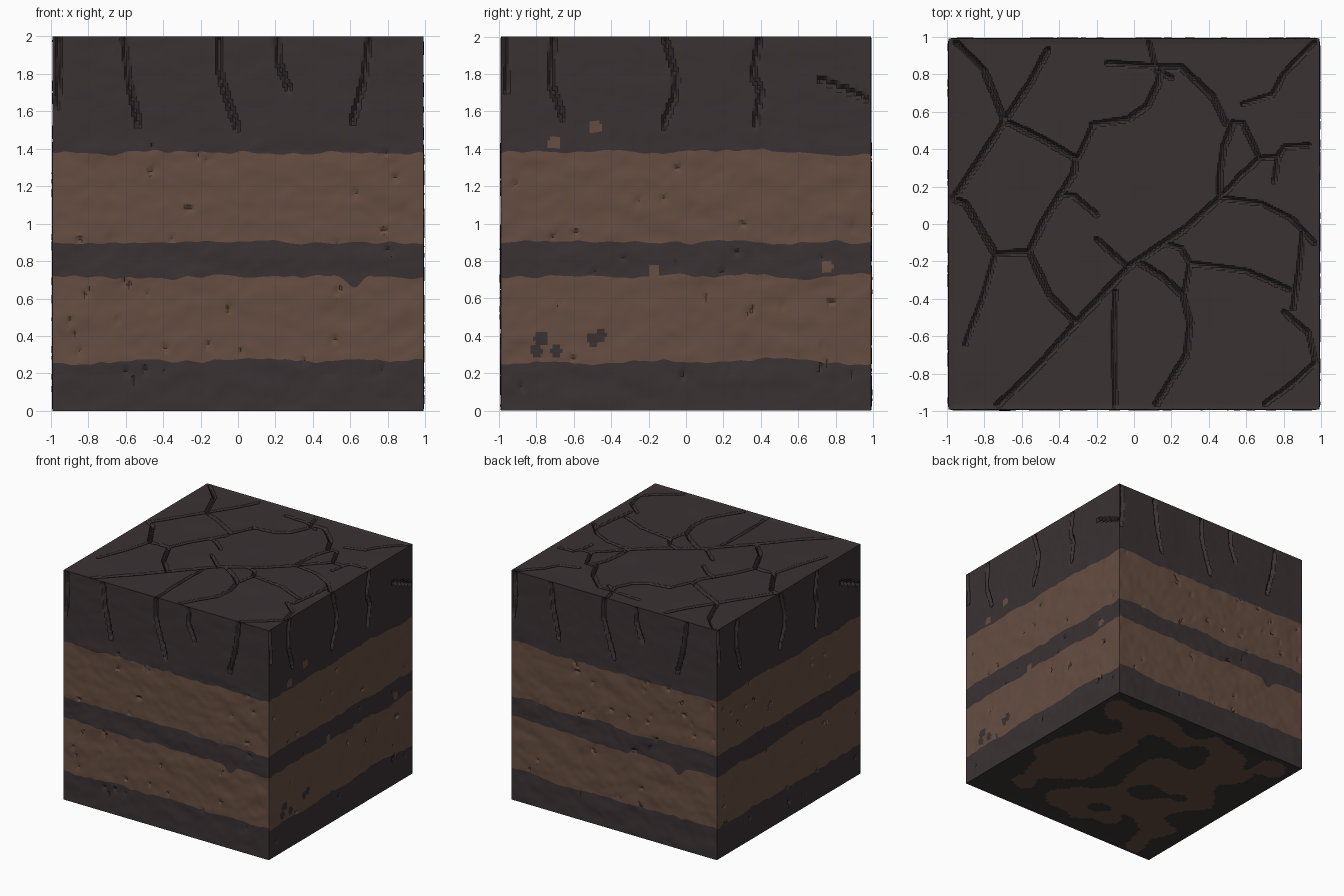
import bpy, math, random
from mathutils import Vector, noise, Matrix

if "Cube" in bpy.data.objects:
    bpy.data.objects.remove(bpy.data.objects["Cube"])

random.seed(4)
HALF, TOP = 0.99, 2.0


def material(name, rgb):
    m = bpy.data.materials.new(name)
    m.diffuse_color = (*rgb, 1)
    m.use_nodes = True
    m.node_tree.nodes["Principled BSDF"].inputs["Base Color"].default_value = m.diffuse_color
    return m


DARK = material("dark crust", (0.043, 0.032, 0.034))
BROWN = material("brown earth", (0.130, 0.074, 0.052))


def wob(x, y, s=0.0):
    return noise.noise(Vector((x, y, s)))


def step(a, b, x):
    t = min(1, max(0, (x - a) / (b - a)))
    return t * t * (3 - 2 * t)


def carve(grid, depth, paths, deep, inner=0.006, outer=0.018):
    """Sink a groove along each path; grid holds flat (u, v) points."""
    for path in paths:
        for (ax, ay), (bx, by) in zip(path, path[1:]):
            dx, dy = bx - ax, by - ay
            ll = dx * dx + dy * dy
            x0, x1 = min(ax, bx) - outer, max(ax, bx) + outer
            y0, y1 = min(ay, by) - outer, max(ay, by) + outer
            for i, (u, v) in enumerate(grid):
                if x0 < u < x1 and y0 < v < y1:
                    t = min(1, max(0, ((u - ax) * dx + (v - ay) * dy) / ll))
                    d = math.hypot(u - ax - t * dx, v - ay - t * dy)
                    if d < outer:
                        g = -deep * (1 - step(inner, outer, d))
                        depth[i] = min(depth[i], g)


def panel(name, verts, nu, nv, pick, flip=False):
    """Make one grid face; pick(column, row) gives the material slot."""
    faces, mats = [], []
    w = nu + 1
    for j in range(nv):
        for i in range(nu):
            a = j * w + i
            f = (a, a + 1, a + w + 1, a + w)
            faces.append(f[::-1] if flip else f)
            mats.append(pick(i, j))
    me = bpy.data.meshes.new(name)
    me.from_pydata(verts, [], faces)
    me.materials.append(DARK)
    me.materials.append(BROWN)
    me.polygons.foreach_set("material_index", mats)
    ob = bpy.data.objects.new(name, me)
    bpy.context.collection.objects.link(ob)
    bpy.context.view_layer.objects.active = ob
    ob.select_set(True)
    bpy.ops.object.shade_smooth_by_angle(angle=math.radians(30))
    ob.select_set(False)


def square(n):
    return [(-HALF + 2 * HALF * i / n, -HALF + 2 * HALF * j / n)
            for j in range(n + 1) for i in range(n + 1)]


# Top crust with its crack network
main_cracks = [
    [(-.95, .97), (-.8, .82), (-.69, .55), (-.5, .46), (-.31, .35), (-.32, .27), (-.48, .02), (-.56, -.15)],
    [(-.46, .93), (-.55, .76), (-.69, .55), (-.84, .32), (-.96, .14)],
    [(-.98, .14), (-.9, .11), (-.74, -.16), (-.56, -.15), (-.45, -.38), (-.31, -.53), (-.03, -.23),
     (.28, -.02), (.46, .14), (.46, .27), (.48, .41), (.53, .54)],
    [(-.31, -.53), (-.52, -.77), (-.73, -.97)],
    [(-.22, .53), (-.03, .56), (.07, .63), (.13, .75), (.15, .84), (.25, .84), (.42, .68), (.49, .54)],
    [(.02, -.2), (.15, -.28), (.26, -.38), (.3, -.53), (.28, -.7), (.12, -.96)],
]
branch_cracks = [
    [(-.22, .52), (-.3, .35)], [(-.74, -.16), (-.8, -.37), (-.9, -.64)],
    [(-.4, .16), (-.32, .15), (-.2, .05)], [(-.2, -.08), (-.1, -.17), (-.03, -.23)],
    [(-.1, -.36), (-.11, -.6), (-.1, -.97)],
    [(.16, -.1), (.25, -.13), (.3, -.21), (.27, -.36)], [(.3, -.21), (.6, -.25), (.83, -.35)],
    [(.46, .14), (.68, .11), (.84, .03), (.96, -.1)], [(.9, -.05), (.88, -.25), (.85, -.45)],
    [(.53, .54), (.58, .54), (.67, .35), (.77, .36), (.8, .41), (.93, .42)],
    [(.77, .36), (.75, .23)], [(.67, .35), (.57, .26), (.46, .14)],
    [(-.14, .86), (.15, .84)], [(.08, .97), (.12, .82), (.2, .78)],
    [(.96, .97), (.8, .8), (.74, .69), (.58, .64)],
    [(.8, -.47), (.93, -.58), (.97, -.74), (.85, -.85), (.7, -.96)],
]
N = 240
grid = square(N)
depth = [0.0] * len(grid)
carve(grid, depth, main_cracks, 0.028)
carve(grid, depth, branch_cracks, 0.022, 0.004, 0.015)
verts = []
for (u, v), d in zip(grid, depth):
    fade = step(0, 0.03, HALF - max(abs(u), abs(v)))
    verts.append((u, v, TOP + fade * (d - 0.004 * (1 + wob(u * 2.5, v * 2.5)))))
panel("top_crust", verts, N, N, lambda i, j: 0)

# Underside with blotches
M = 80
grid = square(M)


def under(i, j):
    u, v = grid[j * (M + 1) + i]
    r = max(abs(u), abs(v))
    return int(wob(u * 3.2, v * 3.2, 7) > -0.14 + max(0, r - 0.72) * 2.5)


panel("underside", [(u, v, 0.006 * step(0, .1, HALF - max(abs(u), abs(v)))) for u, v in grid],
      M, M, under, flip=True)

# Layered sides: each row block follows a wavy boundary between bands
front_cracks = [
    [(-.61, 1.98), (-.58, 1.75), (-.53, 1.53)], [(-.1, 1.98), (-.1, 1.82), (-.05, 1.65), (0, 1.5)],
    [(.7, 1.98), (.67, 1.75), (.61, 1.54)], [(.21, 1.98), (.22, 1.85), (.27, 1.72)],
    [(-.96, 1.98), (-.95, 1.8), (-.97, 1.62)],
]
right_cracks = [
    [(-.71, 1.98), (-.72, 1.75), (-.66, 1.57)], [(-.11, 1.98), (-.05, 1.78), (-.06, 1.68), (-.12, 1.53)],
    [(.39, 1.98), (.36, 1.8), (.4, 1.7), (.37, 1.53)], [(.72, 1.77), (.96, 1.67)],
    [(-.97, 1.98), (-.96, 1.72)],
]
# Stray spots on the right side: u, z, radius, slot
spots = [(-.49, 1.51, .035, 1), (-.71, 1.42, .035, 1), (.75, .76, .035, 1), (-.18, .74, .03, 1),
         (-.78, .38, .04, 0), (-.81, .31, .035, 0), (-.7, .31, .03, 0), (-.5, .37, .035, 0), (-.46, .39, .03, 0)]
LEVELS = [0, 0.265, 0.72, 0.9, 1.38, TOP]
ROWS = [10, 20, 9, 22, 30]
COLS = 150


def side(name, k, cracks, spotted):
    def level(b, u):
        if b in (0, 5):
            return LEVELS[b]
        z = LEVELS[b] + 0.028 * wob(u * 3, b * 5.3, k) + 0.014 * wob(u * 13, b * 3.1, k)
        if b == 2 and k in (0, 2):  # drip on the front
            z -= 0.07 * math.exp(-((u - 0.62) / 0.05) ** 2)
        return z

    grid, bands = [], []
    us = [-HALF + 2 * HALF * i / COLS for i in range(COLS + 1)]
    for b, n in enumerate(ROWS):
        edges = [(level(b, u), level(b + 1, u)) for u in us]
        for r in range(n + (b == 4)):
            bands.append(b)
            grid += [(u, lo + (hi - lo) * r / n) for u, (lo, hi) in zip(us, edges)]
    depth = [0.0] * len(grid)
    carve(grid, depth, cracks, 0.028)
    # Small random chips
    chips = []
    for _ in range(36):
        u, z, a = random.uniform(-.95, .95), random.uniform(.08, 1.42), random.uniform(-.7, .7)
        s = random.uniform(.015, .05)
        chips.append([(u, z), (u + s * math.cos(a), z + s * math.sin(a))])
    carve(grid, depth, chips, 0.015, 0.001, 0.012)
    turn = Matrix.Rotation(k * math.pi / 2, 3, 'Z')
    verts = []
    for (u, z), d in zip(grid, depth):
        fade = step(0, 0.03, min(HALF - abs(u), z, TOP - z))
        rough = 0.003 if z > 1.42 else 0.007
        bump = rough * (wob(u * 5, z * 9, k) + 0.5 * wob(u * 14, z * 22, k))
        verts.append(turn @ Vector((u, -HALF - fade * (d + bump), z)))

    def pick(i, j):
        if spotted:
            u, z = grid[j * (COLS + 1) + i]
            for su, sz, r, slot in spots:
                if math.hypot(u - su, z - sz) < r:
                    return slot
        return bands[j] % 2

    panel(name, verts, COLS, len(bands) - 1, pick)


side("front_layers", 0, front_cracks, False)
side("right_layers", 1, right_cracks, True)
side("back_layers", 2, front_cracks, False)
side("left_layers", 3, right_cracks, False)
